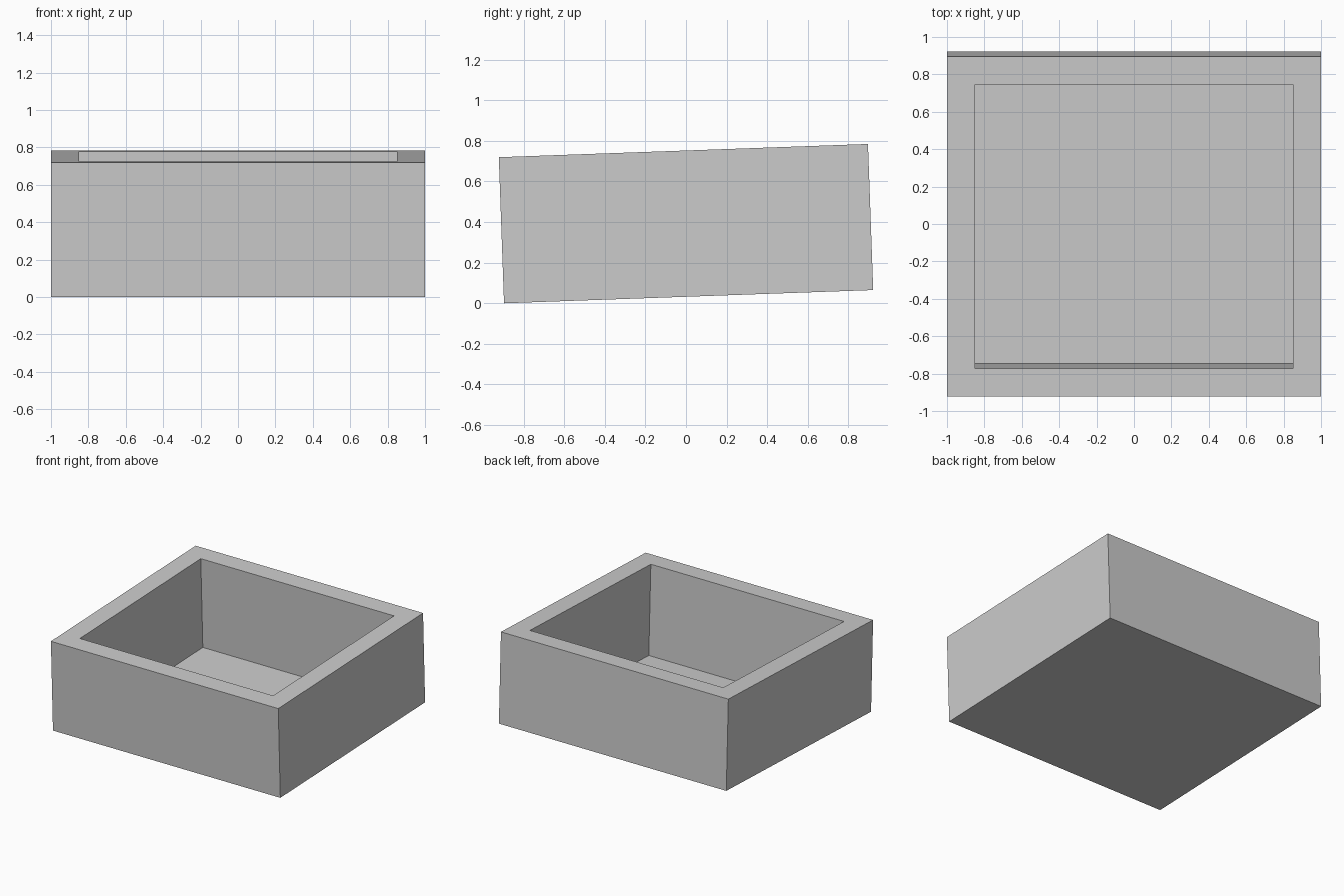
import bpy
import bmesh
from math import radians
from mathutils import Matrix, Vector

default = bpy.data.objects.get("Cube")
if default:
    bpy.data.objects.remove(default, do_unlink=True)

WIDTH, DEPTH, HEIGHT = 2.0, 1.82, 0.72
WALL, FLOOR = 0.15, 0.004
TILT = radians(2.05)

# Plain grey material
grey = bpy.data.materials.new("light_grey")
grey.use_nodes = True
colour = (0.6, 0.6, 0.6, 1)
grey.diffuse_color = colour
grey.node_tree.nodes["Principled BSDF"].inputs["Base Color"].default_value = colour

# Solid block
bm = bmesh.new()
bmesh.ops.create_cube(bm, size=1)
bmesh.ops.scale(bm, vec=(WIDTH, DEPTH, HEIGHT), verts=bm.verts)

# Rim inset, then cavity pushed down to a thin floor
top = max(bm.faces, key=lambda f: f.calc_center_median().z)
bmesh.ops.inset_region(bm, faces=[top], thickness=WALL, use_even_offset=True)
walls = bmesh.ops.extrude_discrete_faces(bm, faces=[top])
floor = walls["faces"][0]
bmesh.ops.translate(bm, vec=Vector((0, 0, FLOOR - HEIGHT)), verts=floor.verts)

# Slight backward tilt, resting on the front bottom edge
bmesh.ops.rotate(bm, cent=(0, 0, 0), matrix=Matrix.Rotation(TILT, 3, "X"), verts=bm.verts)
lowest = min(v.co.z for v in bm.verts)
bmesh.ops.translate(bm, vec=(0, 0, -lowest), verts=bm.verts)
bmesh.ops.recalc_face_normals(bm, faces=bm.faces)

mesh = bpy.data.meshes.new("open_box")
bm.to_mesh(mesh)
bm.free()
mesh.materials.append(grey)
box = bpy.data.objects.new("open_box", mesh)
bpy.context.collection.objects.link(box)
